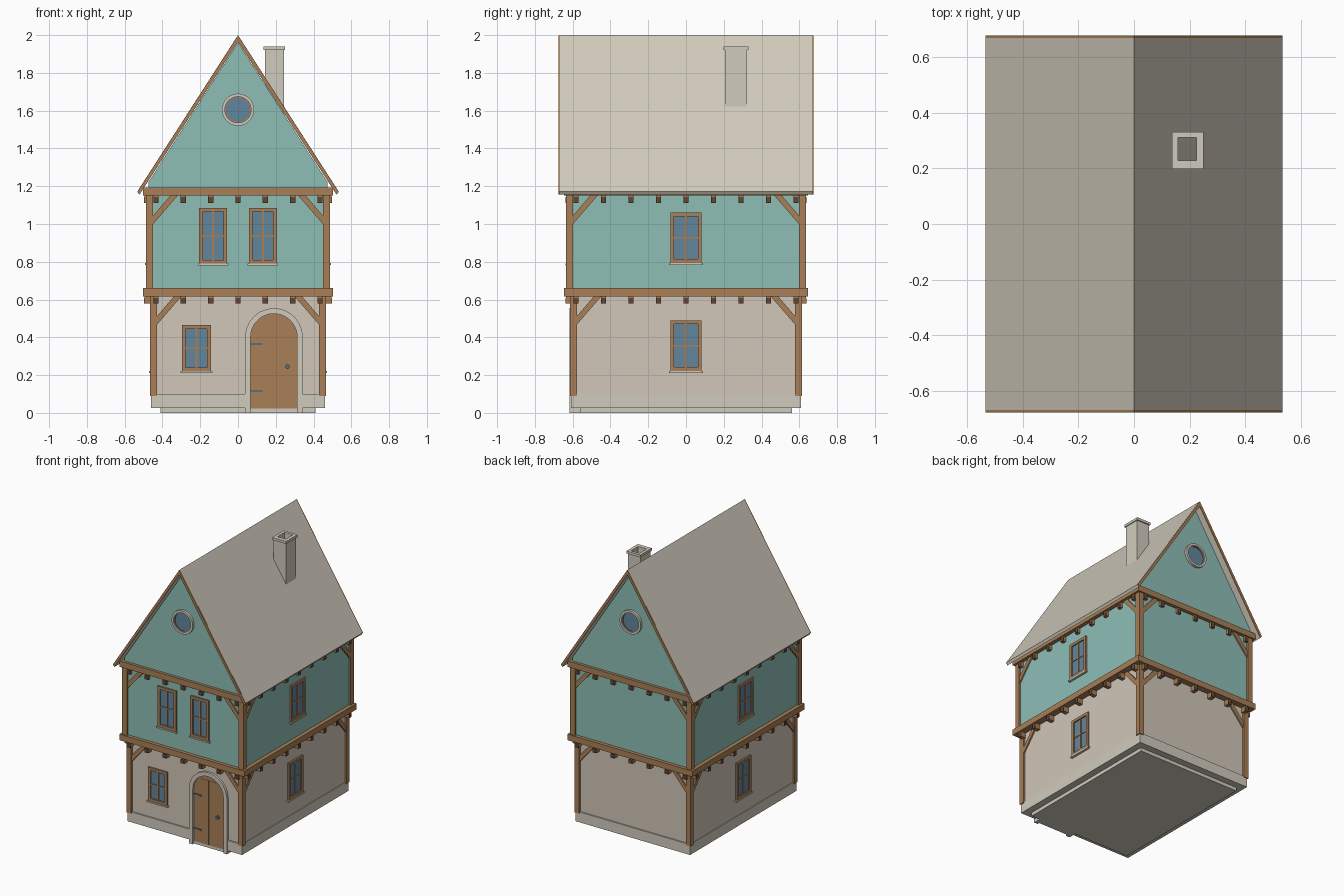
import bpy, bmesh, math

cube = bpy.data.objects.get("Cube")
if cube:
    bpy.data.objects.remove(cube, do_unlink=True)


def material(name, rgb):
    linear = [((c / 255 + 0.055) / 1.055) ** 2.4 for c in rgb] + [1]
    m = bpy.data.materials.new(name)
    m.use_nodes = True
    m.diffuse_color = linear
    m.node_tree.nodes["Principled BSDF"].inputs["Base Color"].default_value = linear
    return m


PLASTER = material("warm plaster", (209, 199, 185))
STONE = material("pale stone", (209, 203, 189))
ROOF = material("roof beige", (208, 201, 187))
TEAL = material("teal plaster", (142, 190, 182))
WOOD = material("oak wood", (168, 127, 87))
DARK = material("dark wood", (98, 70, 48))
GLASS = material("blue glass", (98, 134, 156))
METAL = material("blue iron", (82, 112, 132))

# Each wall has its own frame: u along it, v up, d outward from the centre
SIDES = {
    "front": lambda u, v, d: (u, -d, v),
    "back": lambda u, v, d: (-u, d, v),
    "left": lambda u, v, d: (d, u, v),
    "right": lambda u, v, d: (-d, -u, v),
    "up": lambda u, v, d: (u, v, d),
}


def finish(name, bm, mat, smooth=False):
    bmesh.ops.recalc_face_normals(bm, faces=bm.faces)
    mesh = bpy.data.meshes.new(name)
    bm.to_mesh(mesh)
    bm.free()
    mesh.materials.append(mat)
    obj = bpy.data.objects.new(name, mesh)
    bpy.context.collection.objects.link(obj)
    if smooth:
        bpy.ops.object.select_all(action="DESELECT")
        obj.select_set(True)
        bpy.context.view_layer.objects.active = obj
        bpy.ops.object.shade_smooth_by_angle(angle=math.radians(35))
    return obj


def prisms(name, side, outlines, d0, d1, mat, smooth=False):
    """Extrude every outline from depth d0 to d1."""
    bm = bmesh.new()
    for pts in outlines:
        lo, hi = [[bm.verts.new(SIDES[side](u, v, d)) for u, v in pts] for d in (d0, d1)]
        bm.faces.new(lo)
        bm.faces.new(hi)
        for i in range(len(pts)):
            j = (i + 1) % len(pts)
            bm.faces.new((lo[i], lo[j], hi[j], hi[i]))
    return finish(name, bm, mat, smooth)


def band(name, side, outer, inner, d0, d1, mat, closed=True, smooth=False):
    """Frame between two outlines, closed or with capped ends."""
    bm = bmesh.new()
    rows = [[bm.verts.new(SIDES[side](*p, d)) for p, d in ((o, d0), (o, d1), (i, d1), (i, d0))]
            for o, i in zip(outer, inner)]
    for k in range(len(rows) if closed else len(rows) - 1):
        a, b = rows[k], rows[(k + 1) % len(rows)]
        for i in range(4):
            j = (i + 1) % 4
            bm.faces.new((a[i], a[j], b[j], b[i]))
    if not closed:
        bm.faces.new(rows[0])
        bm.faces.new(rows[-1])
    return finish(name, bm, mat, smooth)


def rect(u0, u1, v0, v1):
    return [(u0, v0), (u1, v0), (u1, v1), (u0, v1)]


def arc(u, v, r, start, end, n):
    angles = [math.radians(start + (end - start) * k / n) for k in range(n + 1)]
    return [(u + r * math.cos(a), v + r * math.sin(a)) for a in angles]


def mirrored(pts):
    return [pts, [(-u, v) for u, v in pts]]


def slab(name, x, y, z0, z1, mat):
    prisms(name, "up", [rect(-x, x, -y, y)], z0, z1, mat)


# Base and plinth, left open at the doorway
DOOR_U, DOOR_R, ARCH_R, SPRING = 0.19, 0.123, 0.152, 0.402
slab("base_slab", 0.41, 0.56, 0, 0.03, STONE)
slab("plinth_core", 0.44, 0.585, 0.025, 0.09, STONE)
for side, half, out in (("left", 0.61, 0.46), ("right", 0.61, 0.46), ("back", 0.46, 0.61)):
    prisms("plinth_" + side, side, [rect(-half, half, 0.025, 0.1)], out - 0.04, out, STONE)
prisms("plinth_front", "front", [rect(-0.46, DOOR_U - ARCH_R, 0.025, 0.1),
                                 rect(DOOR_U + ARCH_R, 0.46, 0.025, 0.1)], 0.57, 0.61, STONE)


# One timber-framed storey: walls, beam, posts, braces and joist ends
def storey(label, wx, wy, z0, z1, mat):
    slab(label + "_walls", wx, wy, z0, z1, mat)
    slab(label + "_beam", 0.503, 0.645, z1, z1 + 0.043, WOOD)
    px, py = wx - 0.026, wy - 0.022
    post = [rect(sx * px, sx * (wx + 0.012), sy * py, sy * (wy + 0.015))
            for sx in (-1, 1) for sy in (-1, 1)]
    prisms(label + "_corner_posts", "up", post, z0, z1, WOOD)
    for side, inner, wall, beam, count, span in (
            ("front", px, wy, 0.645, 7, 0.434), ("back", px, wy, 0.645, 7, 0.434),
            ("left", py, wx, 0.503, 9, 0.582), ("right", py, wx, 0.503, 9, 0.582)):
        brace = [(inner, z1 - 0.15), (inner, z1 - 0.105), (inner - 0.09, z1), (inner - 0.13, z1)]
        prisms(f"{label}_braces_{side}", side, mirrored(brace), wall - 0.01, wall + 0.01, WOOD)
        centres = [-span + 2 * span * k / (count - 1) for k in range(count)]
        joists = [rect(u - 0.014, u + 0.014, z1 - 0.038, z1) for u in centres]
        prisms(f"{label}_joists_{side}", side, joists, wall - 0.01, beam - 0.009, WOOD)
        ends = [rect(u - 0.014, u + 0.014, z1 - 0.038, z1 - 0.008) for u in centres]
        prisms(f"{label}_joist_ends_{side}", side, ends, beam - 0.009, beam - 0.006, DARK)


storey("ground_floor", 0.455, 0.6, 0.09, 0.617, PLASTER)
storey("upper_floor", 0.475, 0.62, 0.66, 1.15, TEAL)


# Casement windows
def window(label, side, u, half, v0, v1, wall):
    mid, f = (v0 + v1) / 2, 0.02
    prisms(label + "_glass", side, [rect(u - half + f, u + half - f, v0 + f, v1 - f)],
           wall - 0.005, wall + 0.003, GLASS)
    band(label + "_frame", side, rect(u - half, u + half, v0, v1),
         rect(u - half + f, u + half - f, v0 + f, v1 - f), wall - 0.005, wall + 0.012, WOOD)
    prisms(label + "_bars", side, [rect(u - 0.005, u + 0.005, v0 + f, v1 - f),
                                   rect(u - half + f, u + half - f, mid - 0.004, mid + 0.004)],
           wall, wall + 0.008, WOOD)
    prisms(label + "_sill", side, [rect(u - half - 0.007, u + half + 0.007, v0 - 0.01, v0)],
           wall - 0.005, wall + 0.017, STONE)


window("front_lower_window", "front", -0.22, 0.077, 0.22, 0.464, 0.6)
for name, u in (("right", -0.132), ("left", 0.132)):
    window(f"front_upper_{name}_window", "front", u, 0.074, 0.79, 1.085, 0.62)
for side in ("left", "right"):
    window(side + "_lower_window", side, 0, 0.083, 0.222, 0.49, 0.455)
    window(side + "_upper_window", side, 0, 0.083, 0.794, 1.06, 0.475)


# Arched door with stone surround, hinges and knob
def arch(r, foot):
    return [(DOOR_U + r, foot)] + arc(DOOR_U, SPRING, r, 0, 180, 20) + [(DOOR_U - r, foot)]


band("door_surround", "front", arch(ARCH_R, 0), arch(DOOR_R, 0), 0.56, 0.616, STONE, False, True)
prisms("door", "front", [arch(DOOR_R, 0.022)], 0.57, 0.603, WOOD, True)
prisms("door_step", "front", [rect(DOOR_U - DOOR_R, DOOR_U + DOOR_R, 0, 0.022)], 0.55, 0.6, STONE)
prisms("door_planks", "front", [rect(DOOR_U + s - 0.028, DOOR_U + s + 0.028, 0.022, 0.49)
                                for s in (-0.031, 0.031)], 0.6, 0.605, WOOD)
prisms("door_hinges", "front", [rect(0.067, 0.13, v - 0.005, v + 0.005) for v in (0.115, 0.365)],
       0.6, 0.608, METAL)
prisms("door_knob", "front", [arc(0.262, 0.245, 0.012, 0, 330, 11)], 0.6, 0.616, METAL, True)

# Gable block with a round window at each end
prisms("gable_walls", "front", [[(-0.475, 1.19), (0.475, 1.19), (0.475, 1.22), (0, 1.96),
                                 (-0.475, 1.22)]], -0.625, 0.625, TEAL)
for side in ("front", "back"):
    circle = lambda r: arc(0, 1.605, r, 0, 352.5, 47)
    prisms("round_glass_" + side, side, [circle(0.066)], 0.62, 0.63, GLASS)
    band("round_trim_" + side, side, circle(0.07), circle(0.064), 0.62, 0.634, WOOD, smooth=True)
    band("round_surround_" + side, side, circle(0.085), circle(0.069), 0.62, 0.642, STONE, smooth=True)

# Roof and its timber verge trims
band("roof", "front", [(-0.533, 1.172), (0, 2), (0.533, 1.172)],
     [(-0.522, 1.155), (0, 1.966), (0.522, 1.155)], -0.668, 0.668, ROOF, False)
for side in ("front", "back"):
    band("verge_trim_" + side, side, [(-0.533, 1.171), (0, 1.999), (0.533, 1.171)],
         [(-0.522, 1.155), (0, 1.964), (0.522, 1.155)], 0.668, 0.676, WOOD, False)

# Hollow chimney
flue = rect(0.158, 0.225, 0.228, 0.31)
band("chimney_shaft", "up", rect(0.142, 0.243, 0.206, 0.322), flue, 1.55, 1.93, STONE)
band("chimney_cap", "up", rect(0.136, 0.249, 0.198, 0.33), flue, 1.922, 1.94, STONE)
